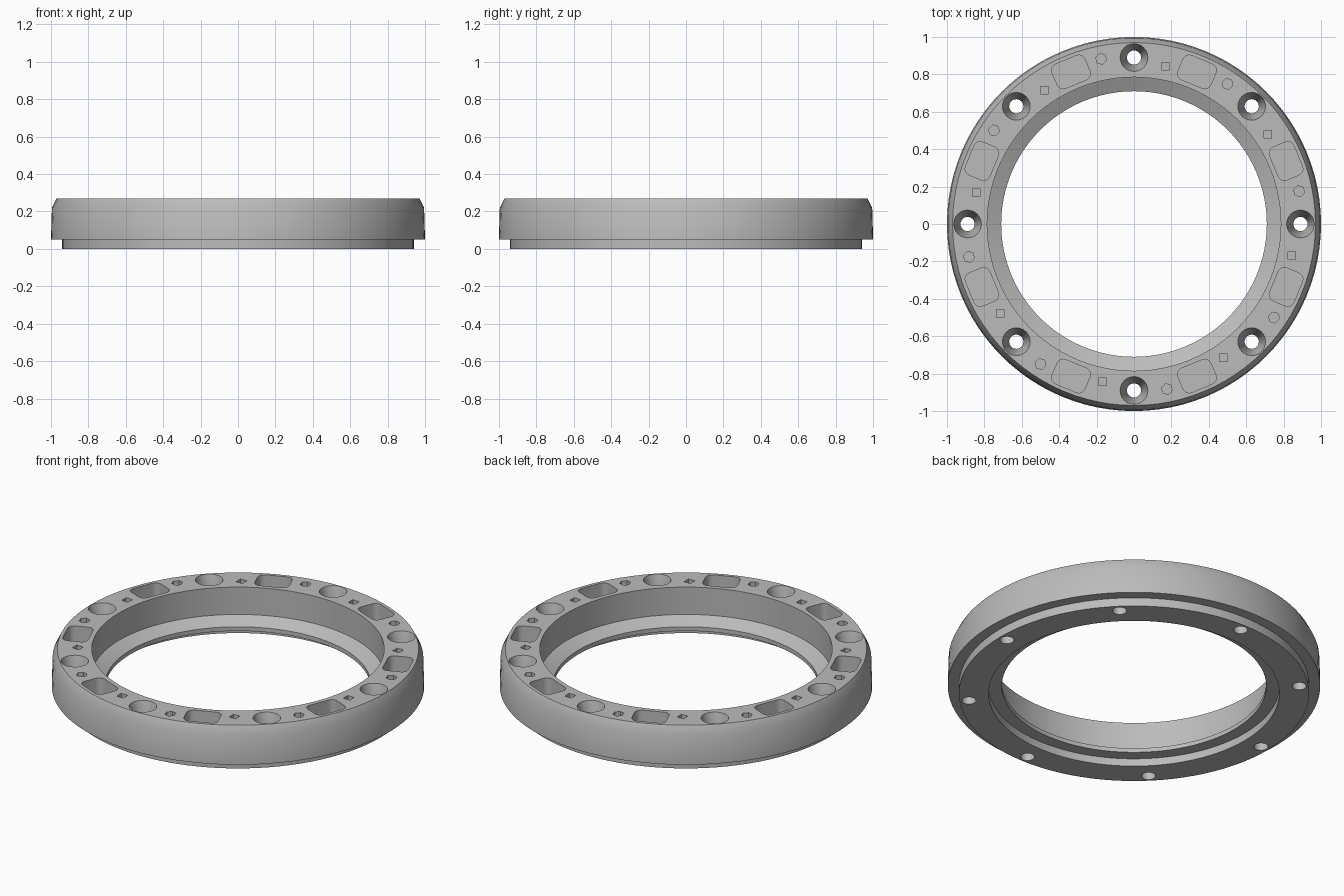
import bpy
import bmesh
from math import sin, cos, pi, radians

cube = bpy.data.objects.get("Cube")
if cube:
    bpy.data.objects.remove(cube, do_unlink=True)

grey = bpy.data.materials.new("machined grey")
grey.use_nodes = True
colour = (0.5, 0.5, 0.5, 1)
grey.diffuse_color = colour
grey.node_tree.nodes["Principled BSDF"].inputs["Base Color"].default_value = colour


def finish(bm, name):
    bmesh.ops.recalc_face_normals(bm, faces=bm.faces[:])
    mesh = bpy.data.meshes.new(name)
    bm.to_mesh(mesh)
    bm.free()
    mesh.materials.append(grey)
    ob = bpy.data.objects.new(name, mesh)
    bpy.context.collection.objects.link(ob)
    return ob


def bridge(bm, a, b):
    for i in range(len(a)):
        j = (i + 1) % len(a)
        bm.faces.new((a[i], a[j], b[j], b[i]))


def loft(bm, rings):
    """Closed solid through matching rings of points."""
    loops = [[bm.verts.new(p) for p in ring] for ring in rings]
    for a, b in zip(loops, loops[1:]):
        bridge(bm, a, b)
    bm.faces.new(loops[0])
    bm.faces.new(loops[-1])


def circle(x, y, z, r, sides, turn=0.0):
    return [(x + r * cos(turn + 2 * pi * i / sides),
             y + r * sin(turn + 2 * pi * i / sides), z) for i in range(sides)]


def rounded_box(radius, angle, z, half_r, half_t, corner):
    pts = []
    for k, (sr, st) in enumerate([(1, 1), (-1, 1), (-1, -1), (1, -1)]):
        for step in range(5):
            a = (k + step / 4) * pi / 2
            u = radius + sr * (half_r - corner) + corner * cos(a)
            v = st * (half_t - corner) + corner * sin(a)
            pts.append((u * cos(angle) - v * sin(angle),
                        u * sin(angle) + v * cos(angle), z))
    return pts


# Ring body: stepped section turned around the z axis
section = [(0.94, 0), (0.94, 0.05), (1.0, 0.05), (0.995, 0.22), (0.97, 0.27),
           (0.785, 0.27), (0.785, 0.108), (0.71, 0.07), (0.71, 0.045),
           (0.78, 0.045), (0.78, 0)]
bm = bmesh.new()
loops = [[bm.verts.new(p) for p in circle(0, 0, z, r, 96)] for r, z in section]
for a, b in zip(loops, loops[1:] + loops[:1]):
    bridge(bm, a, b)
ring = finish(bm, "flange_ring")

# Cutters for bolt holes, pockets and small blind holes
TOP = 0.3
bm = bmesh.new()
for k in range(8):
    a = k * pi / 4
    x, y = 0.89 * cos(a), 0.89 * sin(a)
    loft(bm, [circle(x, y, z, r, 24)
              for z, r in [(-0.05, 0.038), (0.13, 0.038), (TOP, 0.082)]])

    a = radians(22.5) + k * pi / 4
    loft(bm, [rounded_box(0.88, a, z, 0.07, 0.095, 0.035) for z in (0.16, TOP)])

for k in range(16):
    a = radians(11.25 + 22.5 * k)
    r, sides = (0.9, 6) if k % 2 == 0 else (0.86, 4)
    x, y = r * cos(a), r * sin(a)
    loft(bm, [circle(x, y, z, 0.03, sides, pi / 4) for z in (0.17, TOP)])
cutter = finish(bm, "hole_cutter")
cutter.hide_render = True

# Cut the holes and bake the result
mod = ring.modifiers.new("holes", "BOOLEAN")
mod.operation = "DIFFERENCE"
mod.solver = "EXACT"
mod.object = cutter
bpy.ops.object.select_all(action="DESELECT")
bpy.context.view_layer.objects.active = ring
ring.select_set(True)
bpy.ops.object.modifier_apply(modifier=mod.name)
bpy.data.objects.remove(cutter, do_unlink=True)
bpy.ops.object.shade_smooth_by_angle(angle=radians(25))
